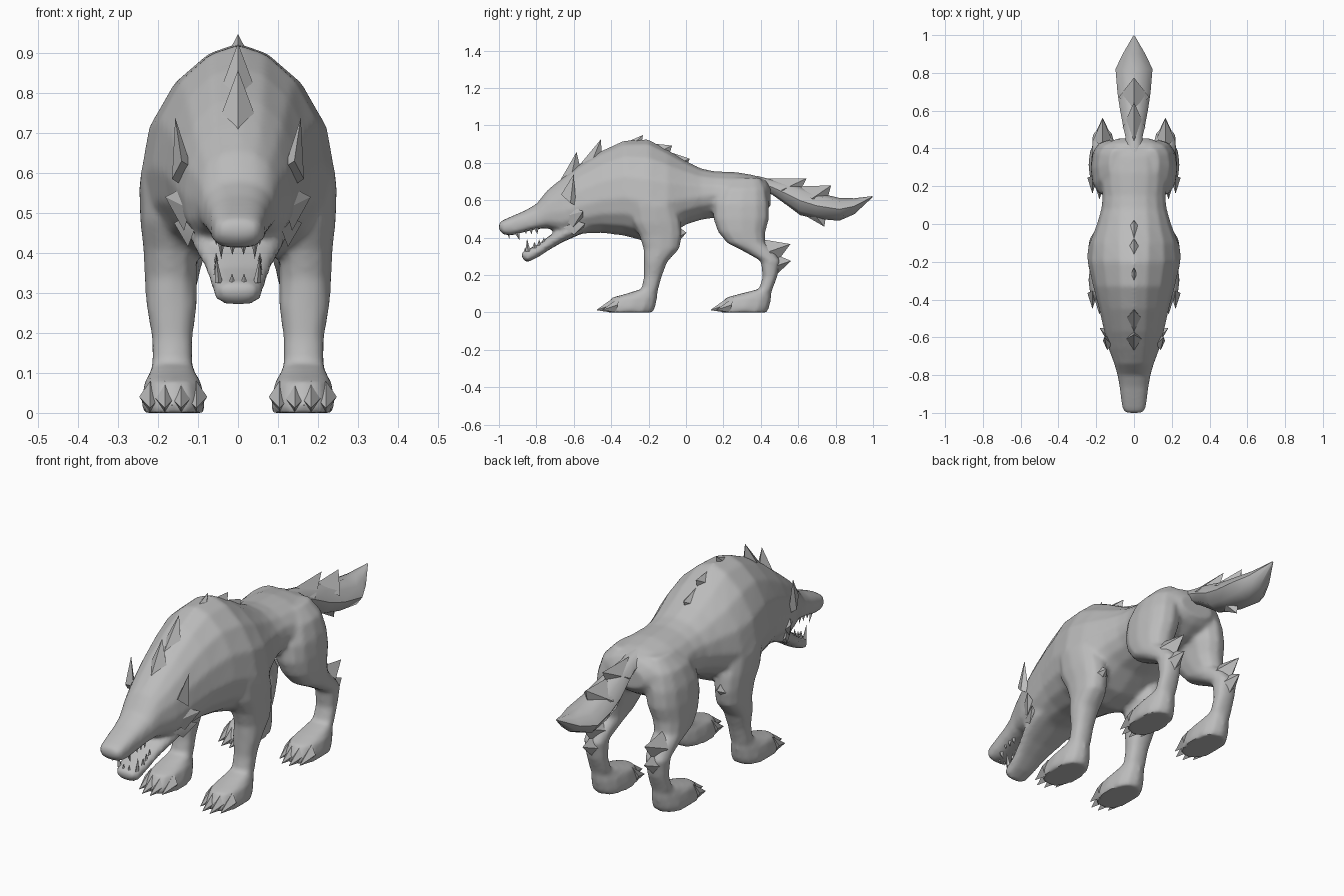
import bpy, bmesh, math
from mathutils import Vector

if "Cube" in bpy.data.objects:
    bpy.data.objects.remove(bpy.data.objects["Cube"])

fur = bpy.data.materials.new("grey_fur")
fur.diffuse_color = (0.5, 0.5, 0.5, 1)
fur.use_nodes = True
fur.node_tree.nodes["Principled BSDF"].inputs["Base Color"].default_value = fur.diffuse_color


def shade(ob, angle):
    bpy.ops.object.select_all(action='DESELECT')
    ob.select_set(True)
    bpy.context.view_layer.objects.active = ob
    bpy.ops.object.shade_smooth_by_angle(angle=math.radians(angle))


def finish(name, bm, angle=55):
    bmesh.ops.recalc_face_normals(bm, faces=bm.faces)
    me = bpy.data.meshes.new(name)
    bm.to_mesh(me)
    bm.free()
    me.materials.append(fur)
    ob = bpy.data.objects.new(name, me)
    bpy.context.collection.objects.link(ob)
    shade(ob, angle)
    return ob


def loft(name, rings, angle=55):
    """Skin a list of point rings and cap both ends."""
    bm = bmesh.new()
    vs = [[bm.verts.new(p) for p in r] for r in rings]
    n = len(vs[0])
    for a, b in zip(vs, vs[1:]):
        for i in range(n):
            j = (i + 1) % n
            bm.faces.new((a[i], a[j], b[j], b[i]))
    bm.faces.new(vs[0])
    bm.faces.new(vs[-1])
    return finish(name, bm, angle)


def upright(y, top, bot, w, mid=0.5, up=1.0, low=1.0, n=16):
    """Section facing along y; mid is the widest height, up/low set how boxy each half is."""
    zc = bot + (top - bot) * mid
    pts = []
    for i in range(n):
        t = 2 * math.pi * i / n
        c, s = math.cos(t), math.sin(t)
        p = up if s > 0 else low
        z = zc + (top - zc if s > 0 else zc - bot) * math.copysign(abs(s) ** min(p, 1), s)
        pts.append((w * math.copysign(abs(c) ** p, c), y, z))
    return pts


def level(z, y0, y1, x0, x1, side, n=12):
    """Horizontal cross-section for a limb."""
    pts = []
    for i in range(n):
        t = 2 * math.pi * i / n
        c, s = math.cos(t), math.sin(t)
        pts.append((side * ((x0 + x1) / 2 + (x1 - x0) / 2 * math.copysign(abs(c) ** .85, c)),
                    (y0 + y1) / 2 + (y1 - y0) / 2 * math.copysign(abs(s) ** .85, s), z))
    return pts


def spike(name, base, tip, u, v, angle=30):
    """Four-sided tuft, claw or tooth; u and v are half-axes of the base."""
    b, t, u, v = map(Vector, (base, tip, u, v))
    bm = bmesh.new()
    q = [bm.verts.new(b + d) for d in (u, v, -u, -v)]
    top = bm.verts.new(t)
    for i in range(4):
        bm.faces.new((q[i], q[(i + 1) % 4], top))
    bm.faces.new(q)
    return finish(name, bm, angle)


def tuft(name, x, front, tip, back, half, drop=0.0):
    """Swept tuft lying on the skin; front, tip and back are (y, z) pairs."""
    f, t, b = (Vector((x, *p)) for p in (front, tip, back))
    bm = bmesh.new()
    mid = (f + b) / 2 - Vector((0, 0, drop))
    q = [bm.verts.new(p) for p in (f, mid + Vector((half, 0, 0)), b, mid - Vector((half, 0, 0)))]
    top = bm.verts.new(t)
    for i in range(4):
        bm.faces.new((q[i], q[(i + 1) % 4], top))
    bm.faces.new((q[0], q[1], q[2]))
    bm.faces.new((q[0], q[2], q[3]))
    return finish(name, bm, 50)


# Trunk, neck and upper head: y, top, bottom, half width, widest height, boxiness
trunk = [(-1, .48, .44, .045, .5, .8, .8), (-.975, .495, .415, .062, .5, .75, .7),
         (-.93, .515, .412, .068, .5, .75, .65), (-.86, .545, .43, .077, .45, .8, .6),
         (-.80, .58, .445, .088, .4, .85, .6), (-.74, .655, .45, .105, .4, .9, .65),
         (-.66, .72, .42, .135, .4, .95, .75), (-.57, .79, .42, .158, .4, 1, .85),
         (-.45, .865, .425, .185, .4, 1.1, .9), (-.33, .92, .41, .217, .4, 1.2, .9),
         (-.20, .925, .375, .246, .38, 1.25, .9), (-.10, .87, .40, .235, .4, 1.15, .9),
         (0, .81, .47, .197, .4, 1.05, .9), (.08, .77, .495, .174, .45), (.15, .755, .505, .167, .5),
         (.27, .75, .48, .185, .5), (.36, .735, .50, .18, .5), (.425, .712, .54, .15, .5),
         (.452, .67, .57, .09, .5)]
parts = [loft("body", [upright(*r) for r in trunk])]

# Lower jaw
jaw = [(-.878, .325, .29, .04), (-.85, .335, .266, .06), (-.79, .365, .295, .07),
       (-.73, .41, .335, .085), (-.66, .46, .375, .11), (-.57, .50, .415, .13), (-.48, .54, .445, .12)]
parts.append(loft("lower_jaw", [upright(*r, .5, .7, .8, 12) for r in jaw], 45))

# Legs: height, y range, x range
front = [(.74, -.24, -.12, .10, .17), (.66, -.28, -.08, .08, .222), (.57, -.30, -.05, .08, .248),
         (.48, -.29, -.025, .09, .245), (.41, -.25, -.02, .10, .237), (.34, -.228, -.035, .102, .234),
         (.27, -.225, -.10, .102, .23), (.19, -.225, -.13, .113, .216), (.125, -.238, -.148, .113, .215)]
hind = [(.72, .24, .40, .05, .13), (.66, .18, .43, .04, .19), (.58, .145, .445, .04, .218),
        (.50, .145, .445, .05, .228), (.43, .17, .425, .07, .23), (.37, .22, .425, .09, .228),
        (.325, .31, .475, .10, .224), (.275, .40, .505, .11, .222), (.19, .41, .488, .115, .214),
        (.125, .39, .463, .113, .215)]
paw = [(.10, -.32, -.153, .106, .222), (.078, -.40, -.153, .092, .234),
       (.03, -.43, -.163, .083, .242), (0, -.43, -.175, .083, .24)]
for s in (-1, 1):
    for name, rings, dy in (("front_leg", front, 0), ("hind_leg", hind, .61)):
        foot = [(z, a + dy, b + dy, c, d) for z, a, b, c, d in paw]
        parts.append(loft(name, [level(*r, s) for r in rings + foot]))

# Blend trunk, jaw and legs into one smooth skin
bpy.ops.object.select_all(action='DESELECT')
for ob in parts:
    ob.select_set(True)
body = parts[0]
bpy.context.view_layer.objects.active = body
bpy.ops.object.join()
rm = body.modifiers.new("blend", 'REMESH')
rm.mode = 'VOXEL'
rm.voxel_size = 0.011
sm = body.modifiers.new("soften", 'SMOOTH')
sm.factor = 0.5
sm.iterations = 6
bpy.ops.object.convert(target='MESH')
body = bpy.context.view_layer.objects.active
body.data.materials.clear()
body.data.materials.append(fur)
shade(body, 40)

# Tail with its top and bottom tufts
tail = [(.38, .73, .65, .05), (.46, .71, .63, .045), (.53, .695, .58, .06), (.61, .675, .52, .075),
        (.70, .64, .50, .088), (.82, .612, .49, .098), (.90, .61, .525, .06), (.998, .622, .616, .003)]
loft("tail", [upright(*r, n=8, up=1.1, low=1.1) for r in tail], 45)
tuft("tail_tuft", 0, (.41, .715), (.645, .717), (.61, .65), .06, .03)
tuft("tail_tuft", 0, (.59, .675), (.775, .678), (.755, .60), .08, .03)
tuft("tail_tuft", 0, (.52, .585), (.74, .458), (.75, .53), .07, -.03)

# Mane tufts along the spine
for f, t, b in [((-.67, .71), (-.585, .858), (-.565, .77)), ((-.58, .775), (-.455, .925), (-.45, .84)),
                ((-.46, .85), (-.23, .948), (-.24, .89)), ((-.25, .91), (-.075, .892), (-.09, .84)),
                ((-.11, .865), (.02, .822), (.0, .77))]:
    tuft("mane_tuft", 0, f, t, b, .055, .03)

for s in (-1, 1):
    # Four clawed toes per paw
    for dy in (0, .61):
        for x, y in ((.104, -.44), (.142, -.478), (.183, -.48), (.22, -.45)):
            spike("toe", (s * x, y + .085 + dy, .04), (s * x, y + dy, .012),
                  (.027, 0, 0), (0, .01, .04), 45)

    # Elbow and hock tufts
    tuft("elbow_tuft", s * .168, (-.09, .33), (.003, .425), (-.04, .46), .055)
    tuft("hock_tuft", s * .166, (.48, .26), (.558, .365), (.41, .39), .05)
    tuft("hock_tuft", s * .166, (.46, .18), (.562, .275), (.48, .31), .045)

    # Ear and cheek tufts
    spike("ear", (s * .141, -.628, .60), (s * .157, -.60, .738), (s * .024, .01, -.015), (0, .04, -.03))
    spike("cheek_tuft", (s * .135, -.605, .51), (s * .182, -.55, .54), (s * .015, .055, 0), (0, 0, .055))
    spike("cheek_tuft", (s * .125, -.60, .455), (s * .16, -.54, .475), (s * .015, .055, 0), (0, 0, .04))

    # Teeth
    spike("upper_fang", (s * .042, -.905, .43), (s * .042, -.89, .385), (.009, 0, 0), (0, .014, 0))
    spike("lower_fang", (s * .048, -.845, .325), (s * .055, -.85, .395), (.010, 0, 0), (0, .014, 0))
    for k in range(3):
        spike("upper_tooth", (s * .056, -.86 + k * .03, .45), (s * .054, -.855 + k * .03, .418),
              (.007, 0, 0), (0, .012, 0))
        spike("lower_tooth", (s * .054, -.81 + k * .025, .345 + k * .012),
              (s * .055, -.81 + k * .025, .378 + k * .012), (.007, 0, 0), (0, .012, 0))
    spike("front_tooth", (s * .014, -.95, .425), (s * .014, -.945, .395), (.009, 0, 0), (0, .008, 0))
    spike("front_tooth", (s * .015, -.86, .32), (s * .015, -.86, .35), (.009, 0, 0), (0, .008, 0))
